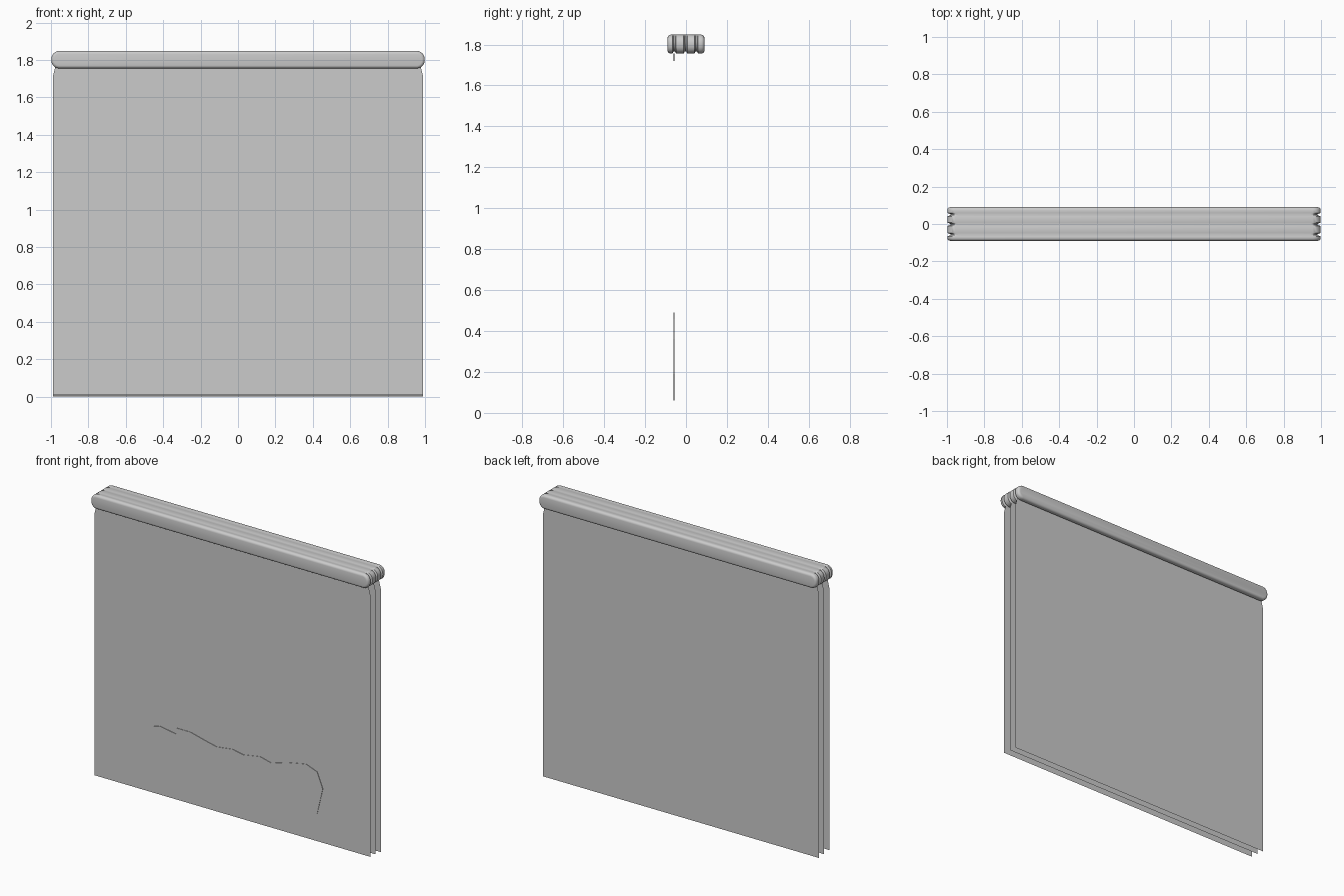
import bpy
import bmesh
import math

if "Cube" in bpy.data.objects:
    bpy.data.objects.remove(bpy.data.objects["Cube"], do_unlink=True)

# One plain grey for the whole blind
grey = bpy.data.materials.new("light_grey")
grey.use_nodes = True
colour = (0.6, 0.6, 0.6, 1)
grey.diffuse_color = colour
grey.node_tree.nodes["Principled BSDF"].inputs["Base Color"].default_value = colour


def make_object(name, bm):
    mesh = bpy.data.meshes.new(name)
    bm.to_mesh(mesh)
    bm.free()
    mesh.materials.append(grey)
    obj = bpy.data.objects.new(name, mesh)
    bpy.context.collection.objects.link(obj)
    return obj


def smooth(obj):
    bpy.ops.object.select_all(action="DESELECT")
    obj.select_set(True)
    bpy.context.view_layer.objects.active = obj
    bpy.ops.object.shade_smooth_by_angle(angle=math.radians(40))


def flat_shape(name, outline, y, thickness=0):
    """Upright shape facing the front, with optional depth."""
    bm = bmesh.new()
    face = bm.faces.new([bm.verts.new((x, y, z)) for x, z in outline])
    face.normal_update()
    if face.normal.y > 0:
        face.normal_flip()
    if thickness:
        new = bmesh.ops.extrude_face_region(bm, geom=[face])["geom"]
        verts = [v for v in new if isinstance(v, bmesh.types.BMVert)]
        bmesh.ops.translate(bm, verts=verts, vec=(0, -thickness, 0))
        bmesh.ops.recalc_face_normals(bm, faces=bm.faces)
    return make_object(name, bm)


def rail_outline(end_inset, low_inset, top_inset):
    """Bar with rounded ends, seen from the front."""
    low, high = 1.755 + low_inset, 1.848 - top_inset
    radius, half = 0.042 - top_inset, 0.998 - end_inset
    steps = 6
    points = []
    corners = [(1, low, 270), (1, high, 0), (-1, high, 90), (-1, low, 180)]
    for side, edge, start in corners:
        cx = side * (half - radius)
        cz = edge + radius * (1 if edge == low else -1)
        for i in range(steps + 1):
            a = math.radians(start + 90 * i / steps)
            points.append((cx + radius * math.cos(a), cz + radius * math.sin(a)))
    return points


# Head rail: rounded at front and back, pinched where each sheet hangs
sheet_lines = [-0.057, -0.002, 0.05]
half_depth, round_over = 0.09, 0.016
stations = []
for i in range(5):
    a = math.radians(90 * i / 4)
    inset = round_over * (1 - math.sin(a))
    stations.append((-half_depth + round_over * (1 - math.cos(a)), inset, inset, inset))
back_end = [(-y, a, b, c) for y, a, b, c in reversed(stations)]
for y in sheet_lines:
    stations += [(y - 0.009, 0, 0, 0), (y - 0.003, 0.016, 0.012, 0),
                 (y + 0.003, 0.016, 0.012, 0), (y + 0.009, 0, 0, 0)]
stations += back_end

bm = bmesh.new()
rings = [[bm.verts.new((x, y, z)) for x, z in rail_outline(e, l, t)]
         for y, e, l, t in stations]
for a, b in zip(rings, rings[1:]):
    for i in range(len(a)):
        j = (i + 1) % len(a)
        bm.faces.new((a[i], a[j], b[j], b[i]))
bm.faces.new(rings[0])
bm.faces.new(rings[-1])
bmesh.ops.recalc_face_normals(bm, faces=bm.faces)
smooth(make_object("head_rail", bm))

# Three hanging sheets, drawn in slightly at the top corners
for name, y, bottom in zip(("front_sheet", "middle_sheet", "back_sheet"),
                           sheet_lines, (0.01, 0.005, 0)):
    right = [(0.99, bottom), (0.99, 1.71), (0.975, 1.77)]
    left = [(-x, z) for x, z in reversed(right)]
    flat_shape(name, right + left, y)

# Ragged fold low on the front sheet
ragged = [(-.64, .33), (-.57, .44), (-.52, .455), (-.4, .435), (-.4, .475),
          (-.3, .475), (-.2, .45), (-.11, .43), (0, .445), (.08, .43),
          (.2, .45), (.28, .43), (.4, .465), (.53, .49), (.61, .46),
          (.65, .36), (.61, .19), (.5, .17), (.39, .12), (.34, .16),
          (.27, .11), (.17, .08), (.1, .11), (0, .06), (-.1, .065),
          (-.2, .07), (-.38, .1), (-.53, .2)]
flat_shape("ragged_fold", ragged, sheet_lines[0], 0.003)

# Small fold under the middle of the rail
flat_shape("top_fold", [(-.16, 1.757), (-.08, 1.742), (0, 1.72), (.1, 1.742),
                        (.25, 1.757)], sheet_lines[0], 0.003)
